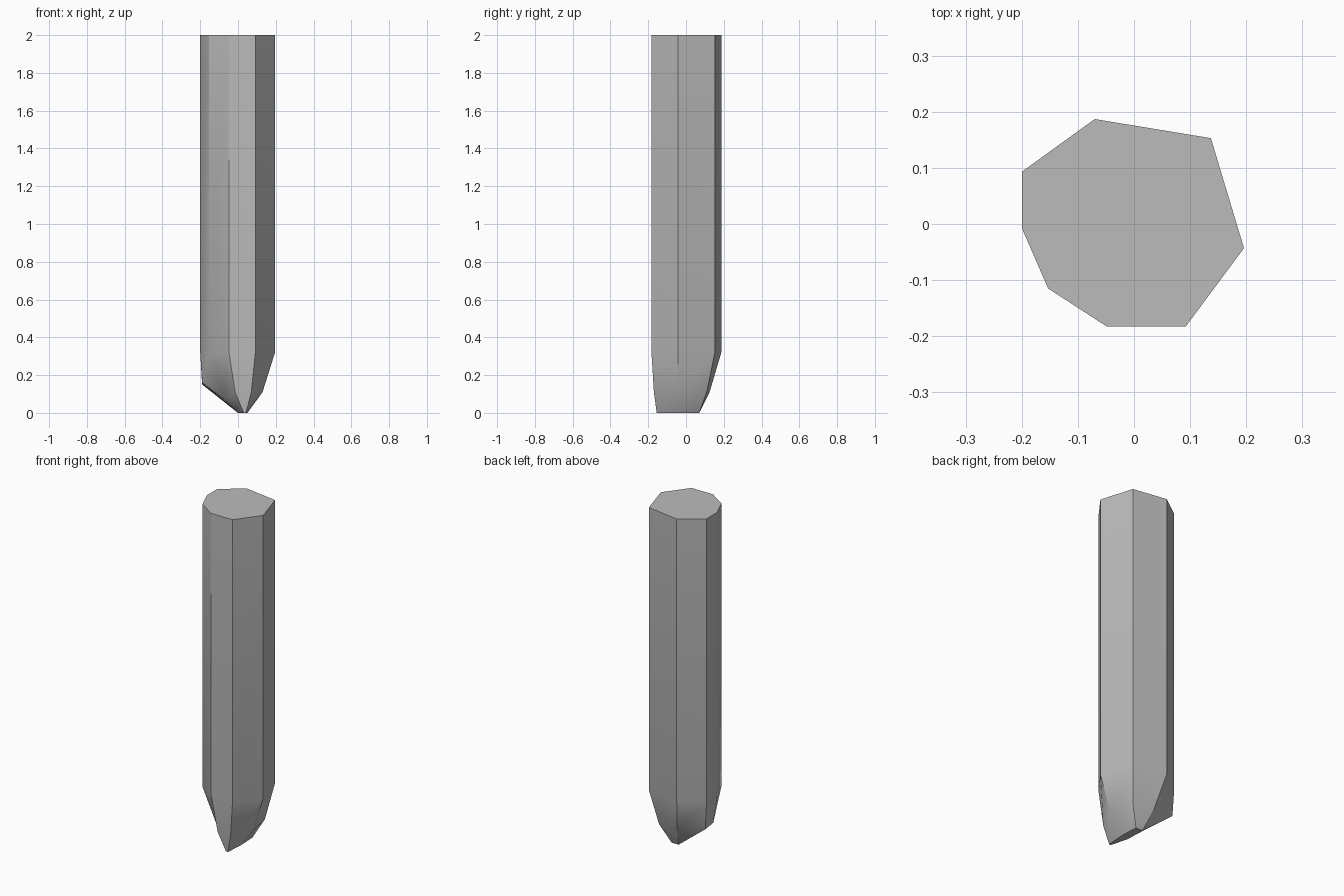
import bpy
import bmesh
import math

if "Cube" in bpy.data.objects:
    bpy.data.objects.remove(bpy.data.objects["Cube"], do_unlink=True)


def flat_material(name, colour):
    material = bpy.data.materials.new(name)
    material.use_nodes = True
    material.diffuse_color = colour
    shader = material.node_tree.nodes["Principled BSDF"]
    shader.inputs["Base Color"].default_value = colour
    return material


def add_ring(bm, points):
    return [bm.verts.new(point) for point in points]


def bridge(bm, upper, lower):
    # Join two rings with one quad for each side
    count = len(upper)
    for i in range(count):
        j = (i + 1) % count
        bm.faces.new((upper[i], upper[j], lower[j], lower[i]))


# Uneven eight-sided cross-section of the shaft
section = [(-.07, .187), (.137, .153), (.196, -.043), (.092, -.183),
           (-.048, -.183), (-.153, -.115), (-.2, -.007), (-.2, .093)]
# Rough hewn ring above the point, lifted on the side with the slanted cut
hewn = [(-.03, .125, .11), (.1, .11, .11), (.13, -.04, .11), (.07, -.17, .11),
        (-.015, -.17, .11), (-.07, -.08, .07), (-.19, .015, .16), (-.19, .09, .15)]
# Narrow chisel end
chisel = [(0, .07), (.045, .07), (.05, -.04), (.042, -.155),
          (.03, -.155), (0, -.045), (0, 0), (0, .04)]

shaft_top = 2
shoulder = .32

bm = bmesh.new()
rings = [
    add_ring(bm, [(x, y, shaft_top) for x, y in section]),
    add_ring(bm, [(x, y, shoulder) for x, y in section]),
    add_ring(bm, hewn),
    add_ring(bm, [(x, y, 0) for x, y in chisel]),
]
for upper, lower in zip(rings, rings[1:]):
    bridge(bm, upper, lower)
bm.faces.new(rings[0])
bm.faces.new(rings[-1])
bmesh.ops.recalc_face_normals(bm, faces=bm.faces[:])

mesh = bpy.data.meshes.new("stake")
bm.to_mesh(mesh)
bm.free()
mesh.materials.append(flat_material("plain grey", (.5, .5, .5, 1)))

stake = bpy.data.objects.new("stake", mesh)
bpy.context.collection.objects.link(stake)

# Soft facets, with the strong corners kept crisp
bpy.ops.object.select_all(action="DESELECT")
stake.select_set(True)
bpy.context.view_layer.objects.active = stake
bpy.ops.object.shade_smooth_by_angle(angle=math.radians(30))
